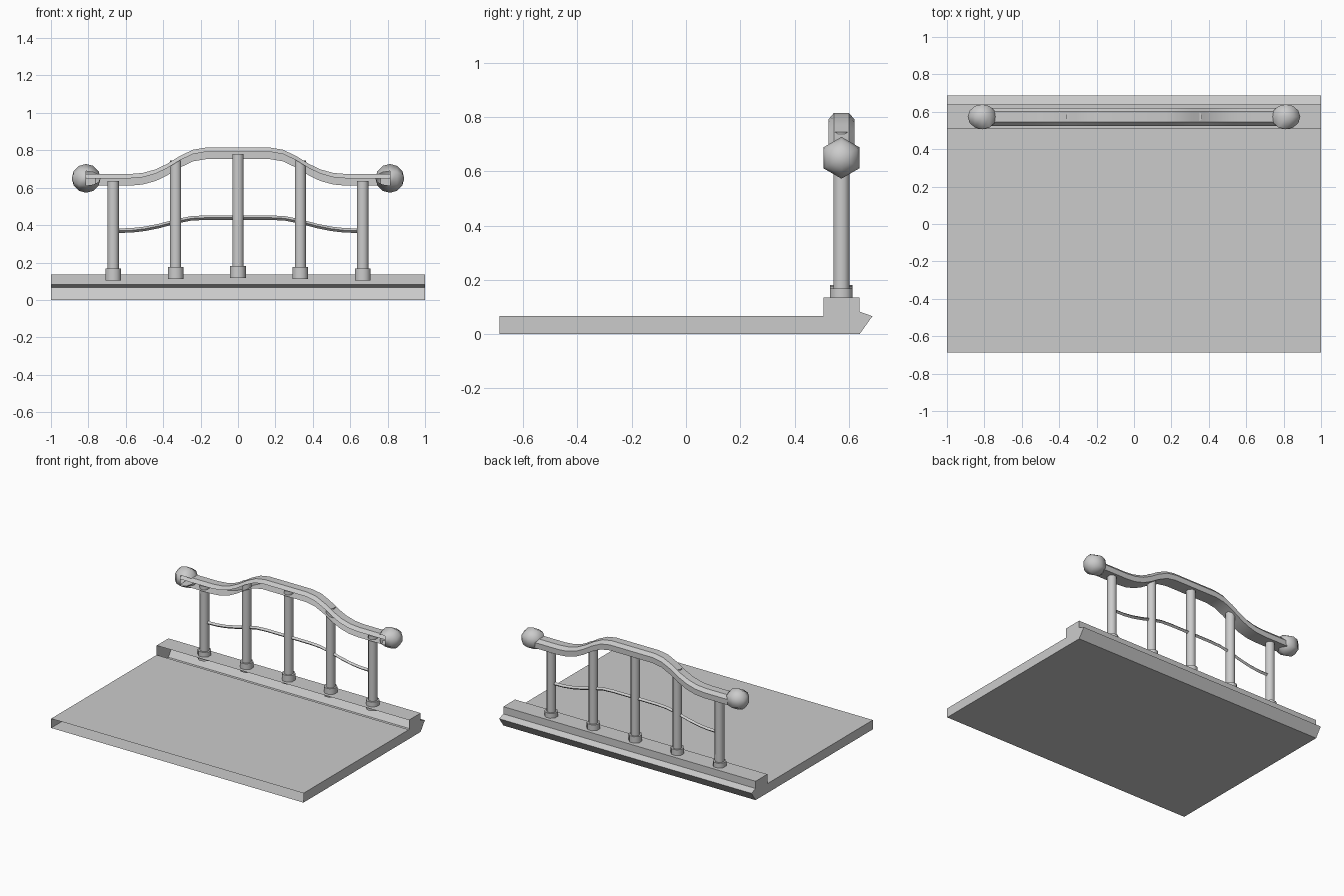
import bpy, bmesh, math
from mathutils import Matrix

if "Cube" in bpy.data.objects:
    bpy.data.objects.remove(bpy.data.objects["Cube"])

YC = 0.573  # railing centre line


def finish(name, bm, angle=None):
    me = bpy.data.meshes.new(name)
    bm.to_mesh(me)
    bm.free()
    ob = bpy.data.objects.new(name, me)
    bpy.context.collection.objects.link(ob)
    if angle:
        bpy.ops.object.select_all(action='DESELECT')
        ob.select_set(True)
        bpy.context.view_layer.objects.active = ob
        bpy.ops.object.shade_smooth_by_angle(angle=math.radians(angle))
    return ob


def sweep(name, profile, path, y=0.0, skip=(), caps=False, angle=None):
    """Sweep a (y, z) profile along an (x, z) path; skip leaves sides open."""
    bm = bmesh.new()
    rings = [[bm.verts.new((px, y + a, pz + b)) for a, b in profile] for px, pz in path]
    n = len(profile)
    for r0, r1 in zip(rings, rings[1:]):
        for i in range(n):
            if i not in skip:
                j = (i + 1) % n
                bm.faces.new((r0[i], r0[j], r1[j], r1[i]))
    if caps:
        bm.faces.new(rings[-1])
        bm.faces.new(rings[0][::-1])
    return finish(name, bm, angle)


def mirrored(half):
    """Mirror a path given from the centre outwards."""
    return [(-x, z) for x, z in reversed(half)] + [p for p in half if p[0] > 0]


def cylinder(name, x, r, z0, z1, sides=8):
    bm = bmesh.new()
    m = Matrix.Translation((x, YC, (z0 + z1) / 2)) @ Matrix.Rotation(math.pi / sides, 4, 'Z')
    bmesh.ops.create_cone(bm, cap_ends=True, segments=sides, radius1=r, radius2=r,
                          depth=z1 - z0, matrix=m)
    return finish(name, bm, 50)


# balcony slab with curb and pointed lip, open at the two front-facing sides
slab = [(-0.687, 0), (0.64, 0), (0.687, 0.066), (0.64, 0.083),
        (0.64, 0.135), (0.507, 0.135), (0.507, 0.067), (-0.687, 0.067)]
sweep("balcony_slab", slab, [(-1, 0), (1, 0)], skip=(5, 7), caps=True)

# wavy hand rail, open at the front; path follows its top
rail = [(-0.048, -0.062), (0.048, -0.062), (0.048, -0.023),
        (0.028, 0), (-0.028, 0), (-0.048, -0.023)]
rail_path = [(0, 0.815), (0.17, 0.815), (0.24, 0.803), (0.31, 0.77), (0.38, 0.727),
             (0.44, 0.698), (0.51, 0.679), (0.58, 0.673), (0.83, 0.673)]
sweep("hand_rail", rail, mirrored(rail_path), y=YC, skip=(5,), angle=35)

# thin lower rail
thin = [(0, -0.012), (0.013, 0), (0, 0.012), (-0.013, 0)]
thin_path = [(0, 0.44), (0.17, 0.44), (0.25, 0.436), (0.33, 0.42), (0.42, 0.396),
             (0.5, 0.38), (0.57, 0.372), (0.66, 0.37)]
sweep("lower_rail", thin, mirrored(thin_path), y=YC, angle=35)

# posts with sockets
for i, (x, foot, top) in enumerate([(-0.667, 0.105, 0.637), (-0.333, 0.112, 0.745),
                                    (0, 0.117, 0.78),
                                    (0.333, 0.112, 0.745), (0.667, 0.105, 0.637)]):
    cylinder(f"post_{i}", x, 0.032, foot + 0.02, top)
    cylinder(f"post_socket_{i}", x, 0.045, foot, foot + 0.064)

# six-sided end balls, open where the rail enters
for side, label in ((-1, "left"), (1, "right")):
    bm = bmesh.new()
    bmesh.ops.create_uvsphere(bm, u_segments=6, v_segments=6, radius=0.077,
                              matrix=Matrix.Rotation(math.pi / 2, 4, 'Y'))
    if max(v.co.z for v in bm.verts) < 0.076:
        bmesh.ops.rotate(bm, verts=bm.verts, matrix=Matrix.Rotation(math.pi / 6, 3, 'X'))
    hole = [f for f in bm.faces if f.calc_center_median().x * side < 0
            and f.calc_center_median().y < -0.01 and abs(f.calc_center_median().z) < 0.01]
    bmesh.ops.delete(bm, geom=hole, context='FACES')
    bmesh.ops.translate(bm, verts=bm.verts, vec=(side * 0.812, YC, 0.65))
    finish(f"end_ball_{label}", bm, 62)
